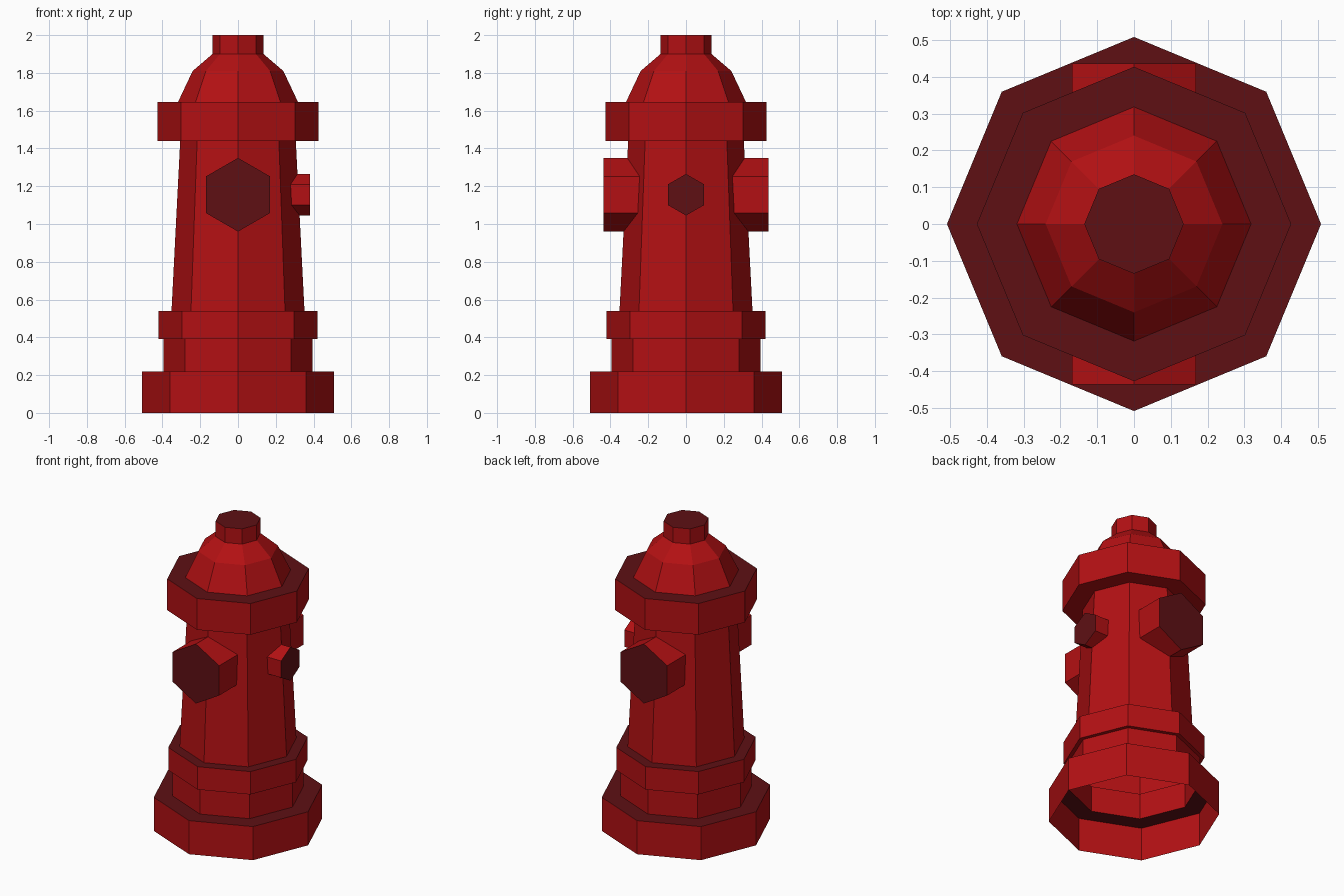
import bpy, bmesh, math
from mathutils import Vector

if "Cube" in bpy.data.objects:
    bpy.data.objects.remove(bpy.data.objects["Cube"])


def material(name, color):
    m = bpy.data.materials.new(name)
    m.diffuse_color = (*color, 1)
    m.use_nodes = True
    m.node_tree.nodes["Principled BSDF"].inputs["Base Color"].default_value = m.diffuse_color
    return m


RED = material("hydrant red", (0.45, 0.0052, 0.0065))
DARK = material("dark red", (0.112, 0.0052, 0.0070))
UP = Vector((0, 0, 1))


def skin(name, rings, is_dark):
    """Join equal rings of points into a tube, cap its last ring, colour faces by rule."""
    bm = bmesh.new()
    vs = [[bm.verts.new(p) for p in ring] for ring in rings]
    n = len(rings[0])
    for a, b in zip(vs, vs[1:]):
        for j in range(n):
            k = (j + 1) % n
            bm.faces.new((a[j], a[k], b[k], b[j]))
    bm.faces.new(vs[-1])
    bm.normal_update()
    for f in bm.faces:
        f.material_index = int(is_dark(f.normal))
    mesh = bpy.data.meshes.new(name)
    bm.to_mesh(mesh)
    bm.free()
    mesh.materials.append(RED)
    mesh.materials.append(DARK)
    obj = bpy.data.objects.new(name, mesh)
    bpy.context.collection.objects.link(obj)
    return obj


# Barrel: eight-sided shell, open underneath, with dark upward shelves
BODY_LOW, BODY_HIGH = (0.352, 0.54), (0.306, 1.44)
profile = [(0.508, 0), (0.508, 0.22), (0.395, 0.22), (0.395, 0.39),
           (0.42, 0.39), (0.42, 0.54), BODY_LOW, BODY_HIGH,
           (0.427, 1.44), (0.427, 1.645), (0.318, 1.645), (0.24, 1.81),
           (0.135, 1.90), (0.135, 2.0)]
octagon = [math.radians(45 * i) for i in range(8)]
skin("hydrant_body",
     [[(r * math.cos(a), r * math.sin(a), z) for a in octagon] for r, z in profile],
     lambda nrm: nrm.z > 0.99)


def body_depth(side, z):
    """Distance from the axis to the barrel wall beside a corner edge."""
    t = (z - BODY_LOW[1]) / (BODY_HIGH[1] - BODY_LOW[1])
    r = BODY_LOW[0] + t * (BODY_HIGH[0] - BODY_LOW[0])
    return r - abs(side) * math.tan(math.radians(22.5))


def outlet(name, direction, radius, reach):
    """Six-sided hose outlet that starts on the barrel wall, with a dark end."""
    d = Vector(direction)
    s = UP.cross(d)
    inner, outer = [], []
    for i in range(6):
        a = math.radians(30 + 60 * i)
        side, z = radius * math.cos(a), 1.155 + radius * math.sin(a)
        inner.append(s * side + UP * z + d * body_depth(side, z))
        outer.append(s * side + UP * z + d * reach)
    skin(name, [inner, outer], lambda nrm: nrm.dot(d) > 0.99)


# Large outlets front and back, small one on the right
outlet("front_outlet", (0, -1, 0), 0.195, 0.436)
outlet("back_outlet", (0, 1, 0), 0.195, 0.436)
outlet("side_outlet", (1, 0, 0), 0.11, 0.38)
